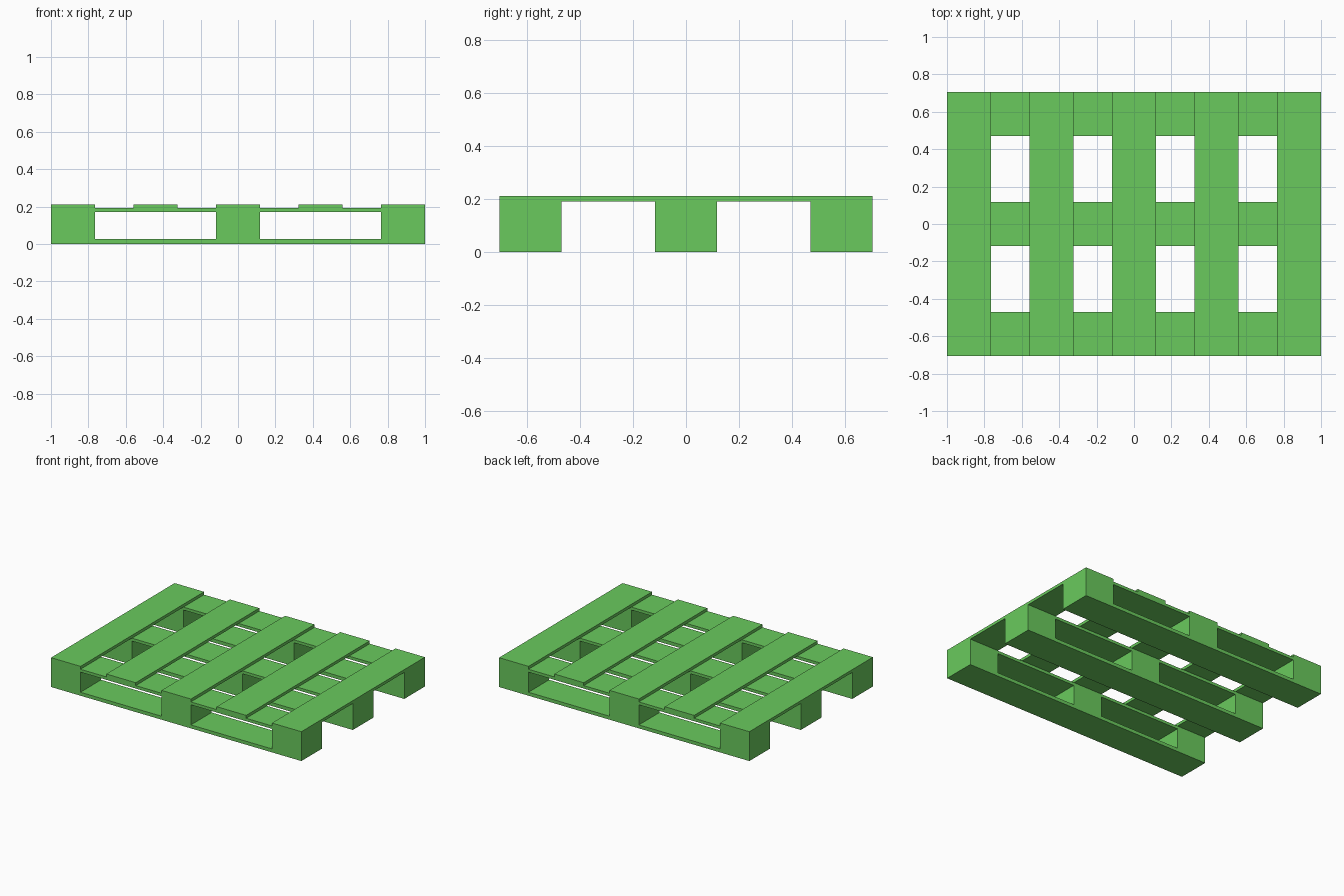
import bpy
import bmesh
from mathutils import Matrix, Vector

if "Cube" in bpy.data.objects:
    bpy.data.objects.remove(bpy.data.objects["Cube"])

green = bpy.data.materials.new("green_paint")
green.diffuse_color = (0.144, 0.59, 0.11, 1.0)
green.use_nodes = True
green.node_tree.nodes["Principled BSDF"].inputs["Base Color"].default_value = green.diffuse_color

BOARD = 0.235                       # width shared by all boards and blocks
LENGTH, DEPTH = 2.0, 1.41
Z_RUNNER, Z_BLOCK, Z_STRINGER, Z_TOP = 0.025, 0.17, 0.191, 0.212


def spread(total, count):
    """Evenly spaced board centres, with the outer boards flush to the edges."""
    reach = total - BOARD
    return [-reach / 2 + reach * i / (count - 1) for i in range(count)]


def box(name, x, y, sx, sy, z0, z1):
    mesh = bpy.data.meshes.new(name)
    bm = bmesh.new()
    bmesh.ops.create_cube(bm, size=1, matrix=Matrix.Diagonal((sx, sy, z1 - z0, 1)))
    bm.to_mesh(mesh)
    bm.free()
    mesh.materials.append(green)
    obj = bpy.data.objects.new(name, mesh)
    obj.location = Vector((x, y, (z0 + z1) / 2))
    bpy.context.collection.objects.link(obj)


# three rows: bottom runner, spacer blocks, upper stringer
for r, y in enumerate(spread(DEPTH, 3), 1):
    box(f"bottom_runner_{r}", 0, y, LENGTH, BOARD, 0, Z_RUNNER)
    for c, x in enumerate(spread(LENGTH, 3), 1):
        box(f"spacer_block_{r}_{c}", x, y, BOARD, BOARD, Z_RUNNER, Z_BLOCK)
    box(f"stringer_board_{r}", 0, y, LENGTH, BOARD, Z_BLOCK, Z_STRINGER)

# five deck slats running front to back
for i, x in enumerate(spread(LENGTH, 5), 1):
    box(f"deck_slat_{i}", x, 0, BOARD, DEPTH, Z_STRINGER, Z_TOP)
